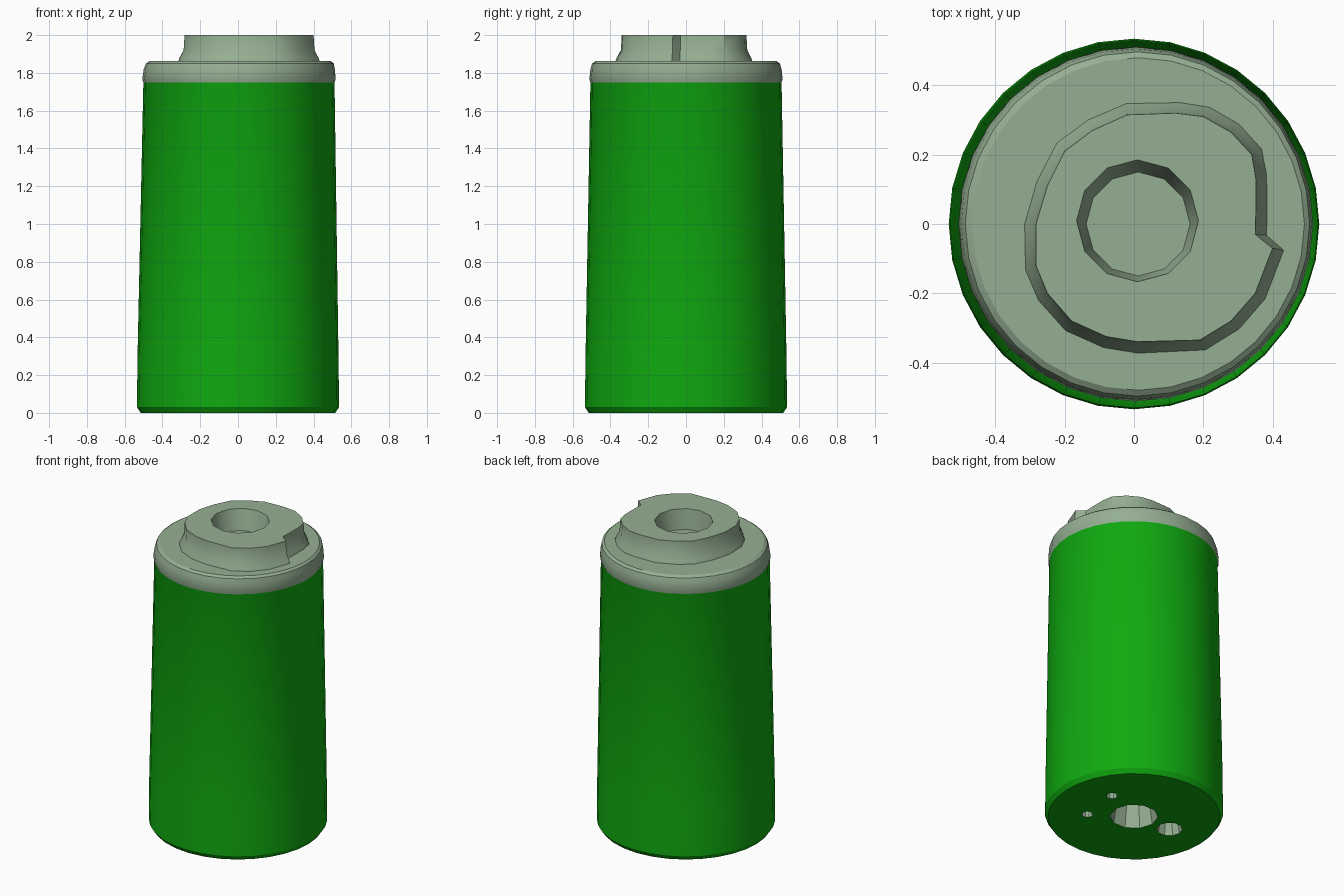
import bpy, bmesh, math

if "Cube" in bpy.data.objects:
    bpy.data.objects.remove(bpy.data.objects["Cube"])

def material(name, rgb):
    m = bpy.data.materials.new(name)
    m.diffuse_color = (*rgb, 1)
    m.use_nodes = True
    m.node_tree.nodes["Principled BSDF"].inputs["Base Color"].default_value = m.diffuse_color
    return m

GREEN = material("bright green", (0.005, 0.40, 0.005))
SAGE = material("sage grey", (0.30, 0.43, 0.29))

def circle(cx, cy, r, z, n):
    return [(cx + r * math.cos(math.tau * i / n), cy + r * math.sin(math.tau * i / n), z)
            for i in range(n)]

def stack(name, rings, sage_from=0.0):
    """Closed solid skinned through a stack of rings; faces above sage_from are sage."""
    bm = bmesh.new()
    loops = [[bm.verts.new(p) for p in ring] for ring in rings]
    n = len(loops[0])
    for a, b in zip(loops, loops[1:]):
        for i in range(n):
            j = (i + 1) % n
            bm.faces.new((a[i], a[j], b[j], b[i]))
    bm.faces.new(loops[0][::-1])
    bm.faces.new(loops[-1])
    for f in bm.faces:
        f.material_index = int(f.calc_center_median().z >= sage_from)
    bmesh.ops.recalc_face_normals(bm, faces=bm.faces)
    me = bpy.data.meshes.new(name)
    bm.to_mesh(me)
    bm.free()
    me.materials.append(GREEN)
    me.materials.append(SAGE)
    ob = bpy.data.objects.new(name, me)
    bpy.context.collection.objects.link(ob)
    return ob

def cut(target, name, rings):
    """Cut a sage-lined recess."""
    cutter = stack(name, rings, -9)
    cutter.hide_render = True
    bpy.context.view_layer.objects.active = target
    mod = target.modifiers.new(name, 'BOOLEAN')
    mod.operation = 'DIFFERENCE'
    mod.solver = 'EXACT'
    mod.object = cutter
    bpy.ops.object.modifier_apply(modifier=name)
    bpy.data.objects.remove(cutter)

def smooth(ob):
    bpy.ops.object.select_all(action='DESELECT')
    ob.select_set(True)
    bpy.context.view_layer.objects.active = ob
    bpy.ops.object.shade_smooth_by_angle(angle=math.radians(30))

# tapered body with rounded shoulder cap
profile = [(0, 0.515, 0), (0, 0.535, 0.03), (0, 0.532, 0.3), (0.005, 0.506, 1.75),
           (0.005, 0.512, 1.765), (0.007, 0.506, 1.82), (0.01, 0.497, 1.85), (0.012, 0.48, 1.862)]
body = stack("canister_body", [circle(x, 0, r, z, 32) for x, r, z in profile], 1.752)

# underside recesses: centre funnel and three small ports
for i, (x, y, r, top, depth) in enumerate([(0, 0, 0.145, 0.09, 0.3), (0.26, 0.105, 0.035, 0.03, 0.08),
                                           (0.23, -0.16, 0.035, 0.03, 0.08),
                                           (-0.26, 0.02, 0.08, 0.06, 0.1)]):
    cut(body, f"port_cutter_{i}", [circle(x, y, r, -0.01, 10), circle(x, y, top, depth, 10)])
smooth(body)

# neck with a stepped, snail-shaped outline
outline = [(0.35, -0.03), (0.375, 0.0), (0.375, 0.12), (0.34, 0.2), (0.28, 0.265), (0.2, 0.31),
           (0.12, 0.32), (-0.02, 0.315), (-0.12, 0.27), (-0.2, 0.21), (-0.25, 0.11), (-0.283, 0),
           (-0.283, -0.12), (-0.25, -0.2), (-0.18, -0.28), (-0.08, -0.325), (0.01, -0.34),
           (0.19, -0.335), (0.28, -0.28), (0.35, -0.2), (0.4, -0.07)]
outline[1] = (0.352, 0.04)
outline[2] = (0.352, 0.13)

def grown(d, z):
    out = []
    for x, y in outline:
        k = 1 + d / math.hypot(x, y)
        out.append((x * k, y * k, z))
    return out

neck = stack("stepped_neck", [grown(0.035, 1.855), grown(0.027, 1.88), grown(0.005, 1.92), grown(0, 2.0)])

# central socket in the neck
cut(neck, "socket_cutter", [circle(0.012, 0, 0.15, 1.87, 12),
                            circle(0.01, 0.01, 0.178, 2.01, 12)])
smooth(neck)
